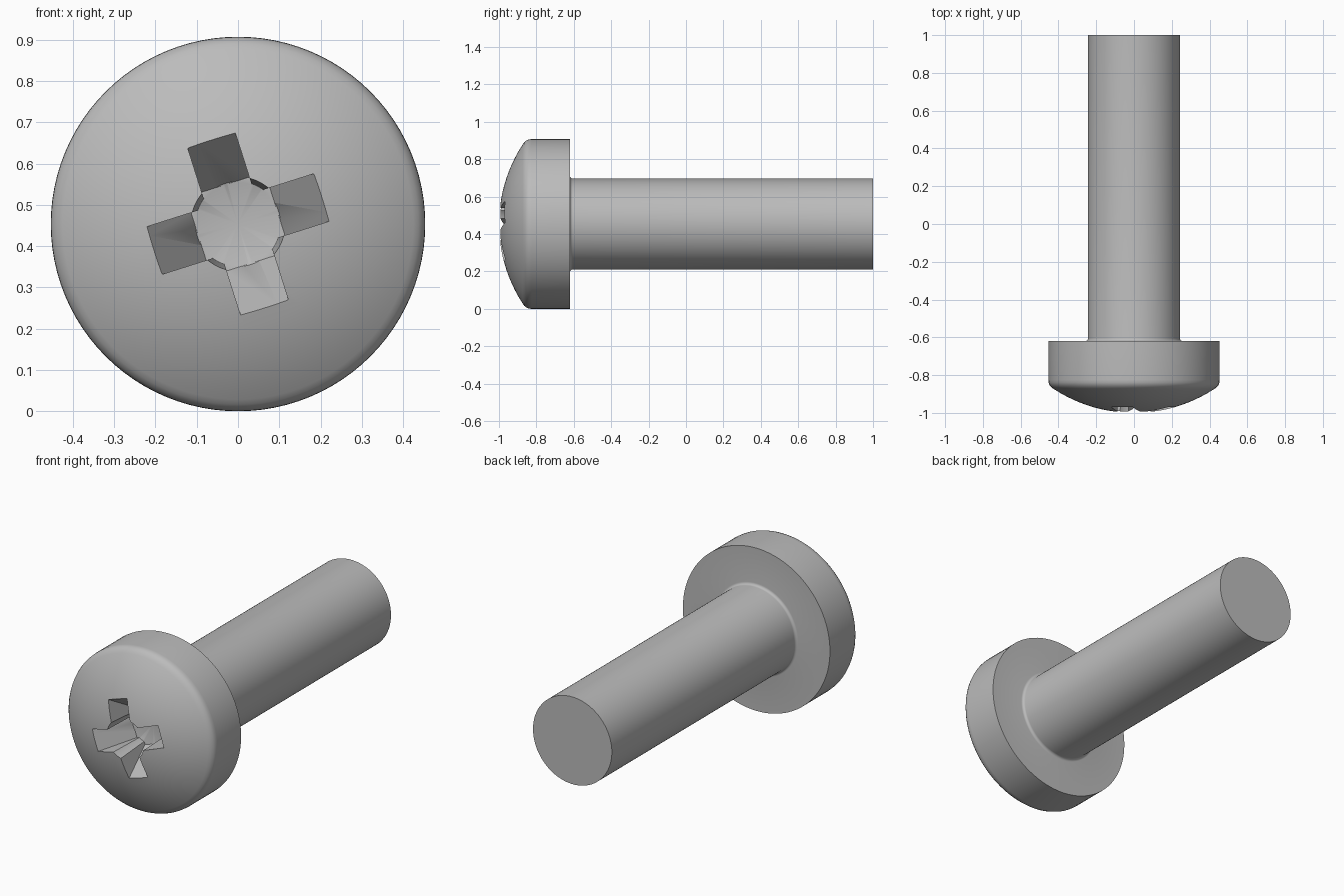
import bpy, bmesh, math
from mathutils import Matrix, Vector

if "Cube" in bpy.data.objects:
    bpy.data.objects.remove(bpy.data.objects["Cube"], do_unlink=True)

R = 0.4535            # head radius, also height of the axis
TWIST = math.radians(17.6)
SEGMENTS = 96

steel = bpy.data.materials.new("grey steel")
steel.use_nodes = True
grey = (0.5, 0.5, 0.5, 1)
steel.diffuse_color = grey
steel.node_tree.nodes["Principled BSDF"].inputs["Base Color"].default_value = grey


def make_object(name, bm):
    bmesh.ops.recalc_face_normals(bm, faces=bm.faces)
    mesh = bpy.data.meshes.new(name)
    bm.to_mesh(mesh)
    bm.free()
    mesh.materials.append(steel)
    obj = bpy.data.objects.new(name, mesh)
    bpy.context.collection.objects.link(obj)
    return obj


def lathe(name, profile):
    """Turn (radius, y) points around the screw axis."""
    bm = bmesh.new()
    verts = [bm.verts.new((r, y, R)) for r, y in profile]
    edges = [bm.edges.new(pair) for pair in zip(verts, verts[1:])]
    bmesh.ops.spin(bm, geom=verts + edges, cent=(0, 0, R), axis=(0, 1, 0),
                   angle=math.tau, steps=SEGMENTS, use_duplicate=False)
    bmesh.ops.remove_doubles(bm, verts=bm.verts, dist=1e-5)
    return make_object(name, bm)


def wing(name, angle):
    """Tapered blade across the axis, one bar of the cross recess."""
    bm = bmesh.new()
    outline = [(-0.249, -1.03), (0.249, -1.03), (0.1, -0.78), (-0.1, -0.78)]
    face = bm.faces.new([bm.verts.new((x, y, -0.0605)) for x, y in outline])
    out = bmesh.ops.extrude_face_region(bm, geom=[face])
    top = [v for v in out["geom"] if isinstance(v, bmesh.types.BMVert)]
    bmesh.ops.translate(bm, verts=top, vec=(0, 0, 0.121))
    bm.transform(Matrix.Translation((0, 0, R)) @ Matrix.Rotation(-angle, 4, "Y"))
    return make_object(name, bm)


# Domed head, rounded rim, neck fillet and shank as one turned profile
dome_r = 0.776
profile = []
for i in range(13):
    r = 0.425 * i / 12
    profile.append((r, -1 + dome_r - math.sqrt(dome_r ** 2 - r ** 2)))
profile += [(0.437, -0.865), (0.447, -0.853), (R - 0.001, -0.84), (R, -0.825)]
profile += [(R, -0.62)]
for i in range(6):
    a = math.radians(18 * i)
    profile.append((0.258 - 0.015 * math.sin(a), -0.605 - 0.015 * math.cos(a)))
profile += [(0.243, 1), (0, 1)]
screw = lathe("screw_body", profile)

# Cross recess: two blades and a pointed central bore
cutters = [
    wing("recess_blade_a", TWIST),
    wing("recess_blade_b", TWIST + math.pi / 2),
    lathe("recess_bore", [(0, -1.03), (0.116, -1.03), (0.103, -0.781), (0, -0.745)]),
]
for cutter in cutters:
    cutter.hide_render = True
    mod = screw.modifiers.new("cut", "BOOLEAN")
    mod.operation = "DIFFERENCE"
    mod.solver = "EXACT"
    mod.object = cutter

bpy.ops.object.select_all(action="DESELECT")
screw.select_set(True)
bpy.context.view_layer.objects.active = screw
for mod in list(screw.modifiers):
    bpy.ops.object.modifier_apply(modifier=mod.name)
for cutter in cutters:
    bpy.data.objects.remove(cutter, do_unlink=True)

bpy.ops.object.shade_smooth_by_angle(angle=math.radians(30))
